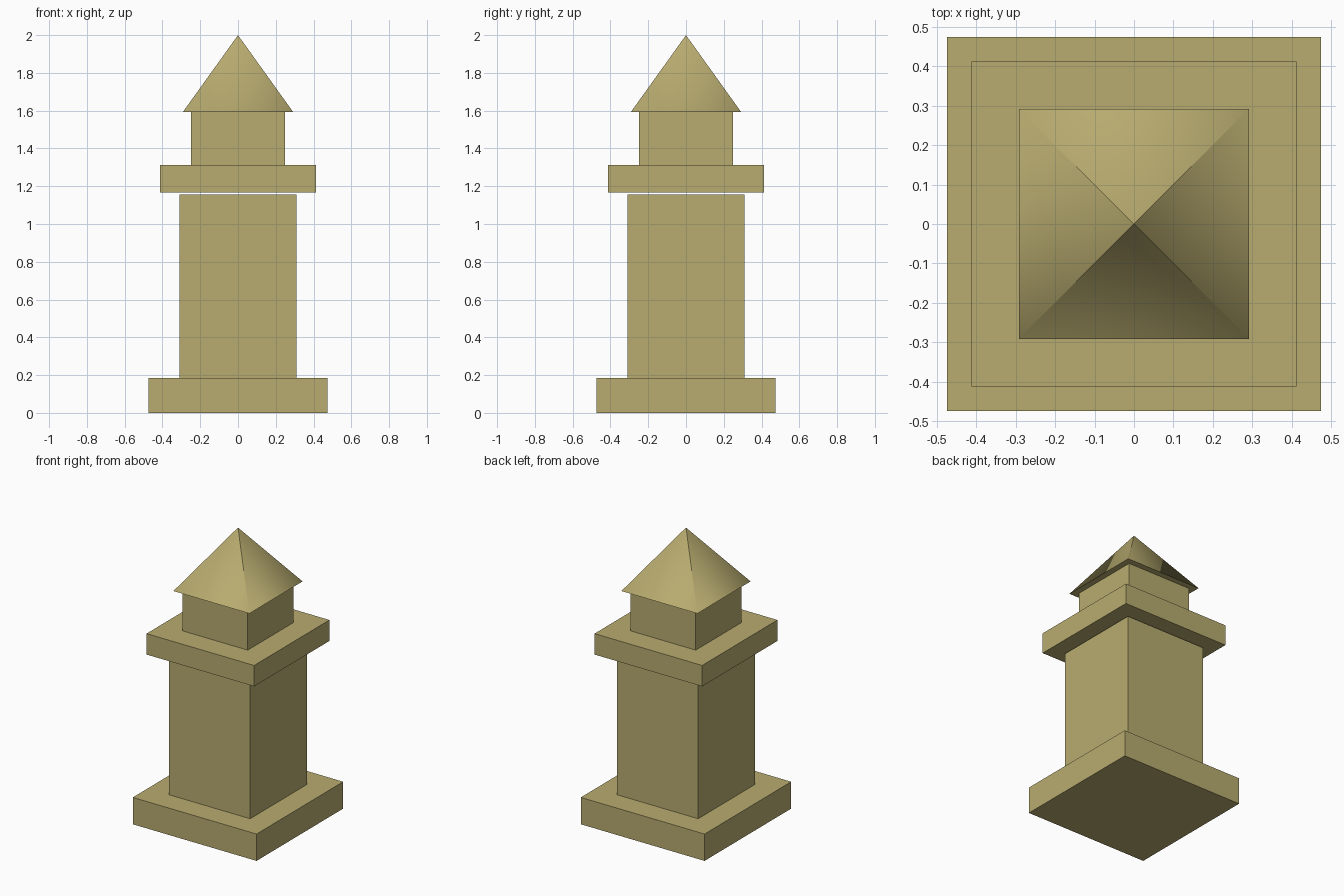
import bpy
import bmesh
from mathutils import Vector

if "Cube" in bpy.data.objects:
    bpy.data.objects.remove(bpy.data.objects["Cube"])

stone = bpy.data.materials.new("sandstone")
stone.diffuse_color = (0.48, 0.41, 0.16, 1.0)
stone.use_nodes = True
stone.node_tree.nodes["Principled BSDF"].inputs["Base Color"].default_value = stone.diffuse_color


def make_object(name, bm):
    bmesh.ops.recalc_face_normals(bm, faces=bm.faces)
    mesh = bpy.data.meshes.new(name)
    bm.to_mesh(mesh)
    bm.free()
    mesh.materials.append(stone)
    obj = bpy.data.objects.new(name, mesh)
    bpy.context.collection.objects.link(obj)
    return obj


def block(name, half, z0, z1):
    """Square block centred on the z axis."""
    bm = bmesh.new()
    bmesh.ops.create_cube(bm, size=1.0)
    for v in bm.verts:
        v.co = Vector((v.co.x * 2 * half, v.co.y * 2 * half,
                       z0 + (v.co.z + 0.5) * (z1 - z0)))
    return make_object(name, bm)


def pyramid(name, half, z0, z1):
    """Four-sided roof, softly shaded around its corners."""
    bm = bmesh.new()
    base = [bm.verts.new((x * half, y * half, z0))
            for x, y in ((-1, -1), (1, -1), (1, 1), (-1, 1))]
    apex = bm.verts.new((0, 0, z1))
    bm.faces.new(base[::-1])
    for i in range(4):
        bm.faces.new((base[i], base[(i + 1) % 4], apex))
    obj = make_object(name, bm)
    mesh = obj.data
    # Corner normals blend between neighbouring slopes; underside stays flat
    slope = half * 2 ** 0.5 / (z1 - z0)
    normals = [None] * len(mesh.loops)
    for poly in mesh.polygons:
        poly.use_smooth = True
        for li in poly.loop_indices:
            co = mesh.vertices[mesh.loops[li].vertex_index].co
            if len(poly.vertices) == 4 or co.z > z1 - 0.001:
                normals[li] = poly.normal.copy()
            else:
                out = Vector((co.x, co.y, 0)).normalized()
                normals[li] = (out + Vector((0, 0, slope))).normalized()
    mesh.normals_split_custom_set(normals)
    return obj


# Tower, bottom to top (the ledge floats just above the shaft)
block("base", 0.474, 0.0, 0.186)
block("shaft", 0.311, 0.186, 1.156)
block("ledge", 0.412, 1.168, 1.313)
block("upper_chamber", 0.249, 1.313, 1.594)
pyramid("roof", 0.291, 1.594, 2.0)
